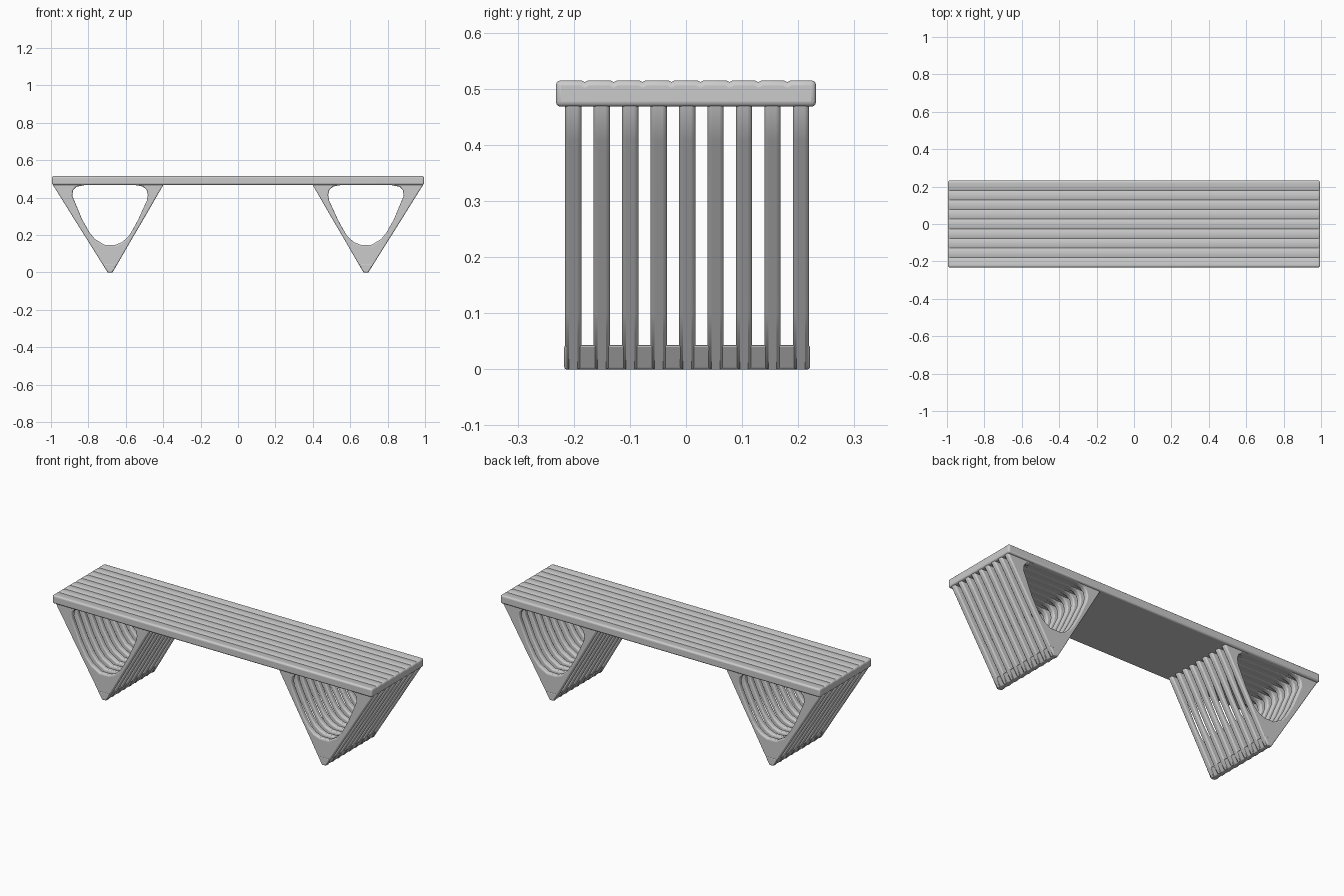
import bpy, bmesh, math

if "Cube" in bpy.data.objects:
    bpy.data.objects.remove(bpy.data.objects["Cube"])


def finish(name, bm, bevel, limit):
    bmesh.ops.recalc_face_normals(bm, faces=bm.faces)
    mesh = bpy.data.meshes.new(name)
    bm.to_mesh(mesh)
    bm.free()
    ob = bpy.data.objects.new(name, mesh)
    bpy.context.collection.objects.link(ob)
    mod = ob.modifiers.new("Soft edges", 'BEVEL')
    mod.width, mod.segments = bevel, 3
    mod.limit_method, mod.angle_limit = 'ANGLE', math.radians(limit)
    bpy.ops.object.select_all(action='DESELECT')
    ob.select_set(True)
    bpy.context.view_layer.objects.active = ob
    bpy.ops.object.shade_smooth_by_angle(angle=math.radians(40))
    return ob


def prism(name, points, bevel, limit=60):
    """Extrude a closed 3D outline given as matching start and end rings."""
    bm = bmesh.new()
    a, b = ([bm.verts.new(p) for p in ring] for ring in points)
    bm.faces.new(a)
    bm.faces.new(b)
    n = len(a)
    for i in range(n):
        j = (i + 1) % n
        bm.faces.new((a[i], a[j], b[j], b[i]))
    return finish(name, bm, bevel, limit)


# Seat: long slab with shallow plank grooves along the top
Y0, Y1, TOP, BOTTOM, PLANKS = -0.232, 0.232, 0.515, 0.468, 9
w = (Y1 - Y0) / PLANKS
profile = [(Y0, BOTTOM), (Y1, BOTTOM), (Y1, TOP)]
for i in range(PLANKS - 1, 0, -1):
    y = Y0 + i * w
    profile += [(y + 0.006, TOP), (y, TOP - 0.003), (y - 0.006, TOP)]
profile.append((Y0, TOP))
prism("seat", [[(x, y, z) for y, z in profile] for x in (-0.995, 0.995)], 0.012)

# Leg frame outline: (outer x, outer z, inner x, inner z), round the triangle
FRAME = [
    (-0.697, 0.00, -0.715, 0.148), (-0.671, 0.00, -0.655, 0.148),
    (-0.634, 0.063, -0.620, 0.162), (-0.600, 0.122, -0.588, 0.190),
    (-0.570, 0.174, -0.565, 0.225), (-0.517, 0.264, -0.535, 0.280),
    (-0.455, 0.371, -0.487, 0.385), (-0.428, 0.418, -0.482, 0.415),
    (-0.400, 0.466, -0.489, 0.442), (-0.400, 0.485, -0.510, 0.460),
    (-0.550, 0.485, -0.550, 0.467), (-0.820, 0.485, -0.820, 0.467),
    (-0.990, 0.485, -0.865, 0.458), (-0.990, 0.468, -0.882, 0.440),
    (-0.952, 0.408, -0.886, 0.410), (-0.875, 0.284, -0.834, 0.285),
    (-0.800, 0.165, -0.795, 0.215), (-0.757, 0.096, -0.765, 0.178),
]
FOOT = [(-0.695, 0.0), (-0.673, 0.0), (-0.648, 0.043), (-0.722, 0.043)]


def leg_slat(name, s, y, half=0.0145):
    bm = bmesh.new()
    rings = []
    for yy in (y - half, y + half):
        rings.append([(bm.verts.new((s * ox, yy, oz)), bm.verts.new((s * ix, yy, iz)))
                      for ox, oz, ix, iz in FRAME])
    n = len(FRAME)
    for i in range(n):
        j = (i + 1) % n
        for r in rings:
            bm.faces.new((r[i][0], r[j][0], r[j][1], r[i][1]))
        for k in (0, 1):
            bm.faces.new((rings[0][i][k], rings[0][j][k], rings[1][j][k], rings[1][i][k]))
    finish(name, bm, 0.007, 60)


# Two legs: nine spaced triangular slats joined by a foot bar
for side, s in (("left", 1), ("right", -1)):
    for i in range(9):
        leg_slat(f"{side}_leg_slat_{i + 1}", s, 0.002 + (i - 4) * 0.0507)
    prism(f"{side}_foot_bar",
          [[(s * x, y, z) for x, z in FOOT] for y in (-0.217, 0.221)], 0.004, 30)
